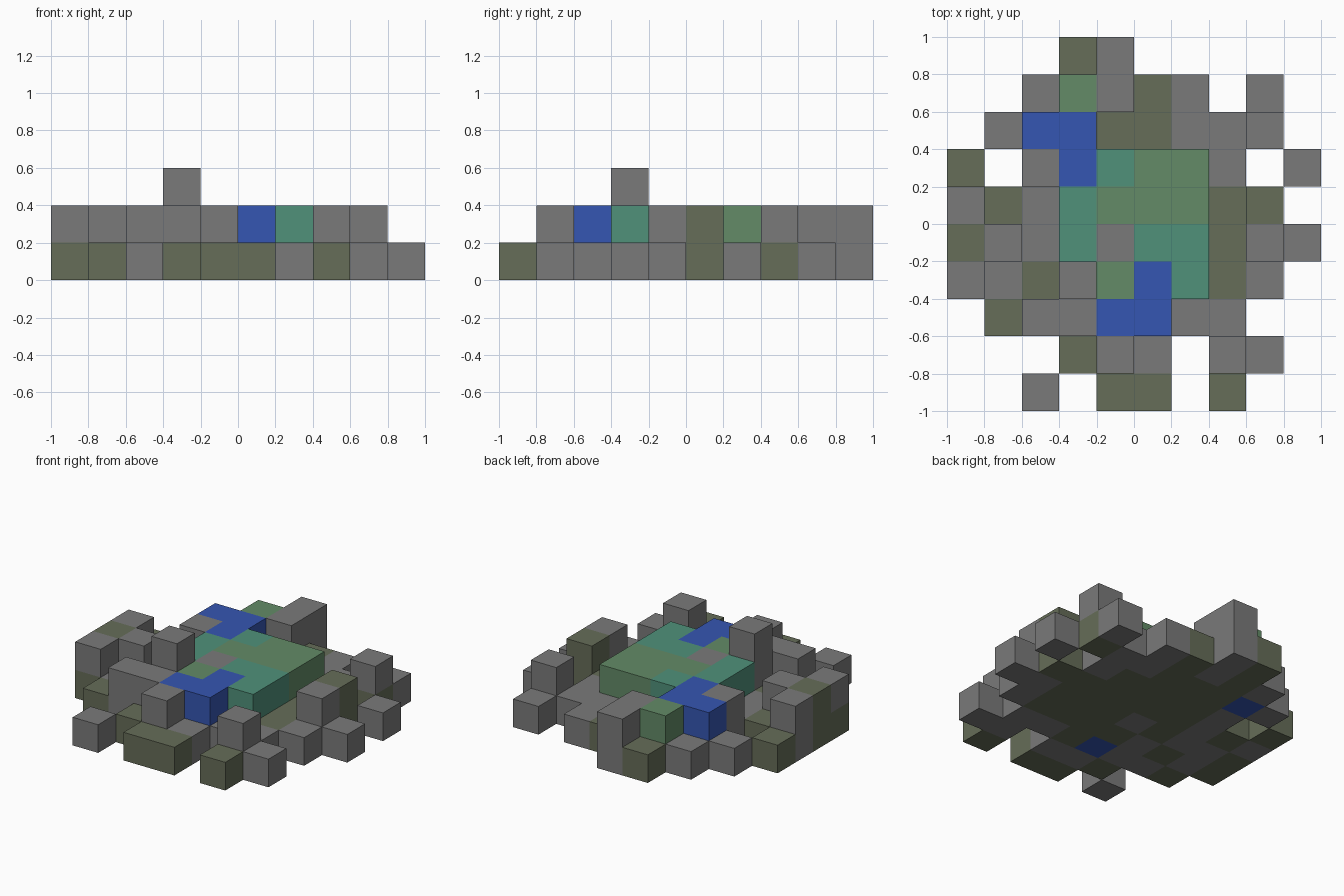
import bpy
import bmesh
from mathutils import Vector

cube = bpy.data.objects.get("Cube")
if cube:
    bpy.data.objects.remove(cube, do_unlink=True)

SIZE = 0.2  # edge of one block

# Flat colours
COLOURS = {
    "G": ("stone_grey", (0.195, 0.195, 0.195)),
    "M": ("mossy_stone", (0.133, 0.153, 0.098)),
    "L": ("grass_green", (0.125, 0.258, 0.136)),
    "T": ("teal_green", (0.08, 0.283, 0.195)),
    "B": ("water_blue", (0.036, 0.093, 0.445)),
}
KEYS = list(COLOURS)


def make_material(name, rgb):
    mat = bpy.data.materials.new(name)
    mat.use_nodes = True
    mat.diffuse_color = (*rgb, 1)
    bsdf = next(n for n in mat.node_tree.nodes if n.type == "BSDF_PRINCIPLED")
    bsdf.inputs["Base Color"].default_value = (*rgb, 1)
    return mat


MATERIALS = [make_material(*COLOURS[k]) for k in KEYS]

# Block plans, back row first, left column at -x
LAYERS = {
    "ground_stones": [
        "...MG.....",
        "..GMGMG.G.",
        ".GBMMMGGM.",
        "M.GMMMMG.G",
        "GMGMMMMMM.",
        "MGGMGMMMGG",
        "MGMGMMMMG.",
        ".MGGBMGG..",
        "...MGG.GG.",
        "..G.MM.M..",
    ],
    "grass_and_water": [
        "....G.....",
        "...LG.....",
        "..BB....G.",
        "..GBTLL...",
        "G..TLLL.M.",
        "MG.TGTT.G.",
        "G..GLBT...",
        "..GGBB....",
        "....G..G..",
        "..........",
    ],
    "top_stone": ["." * 10] * 6 + ["...G......"] + ["." * 10] * 3,
}

# Filled cells of the whole island
cells = {}
for level, plan in enumerate(LAYERS.values()):
    for row, line in enumerate(plan):
        for col, key in enumerate(line):
            if key != ".":
                cells[col, len(plan) - 1 - row, level] = key


def block_face(bm, cell, axis, side):
    """Add one square of a block, facing along the signed axis."""
    u, v = (axis + 1) % 3, (axis + 2) % 3
    corners = []
    for du, dv in ((0, 0), (1, 0), (1, 1), (0, 1)):
        p = Vector(cell)
        p[axis] += side
        p[u] += du
        p[v] += dv
        corners.append(bm.verts.new(p * SIZE - Vector((1, 1, 0))))
    if not side:
        corners.reverse()
    return bm.faces.new(corners)


def build_layer(name, level):
    """Build only the exposed faces of one layer of blocks."""
    bm = bmesh.new()
    for cell, key in cells.items():
        if cell[2] != level:
            continue
        for axis in range(3):
            for side in (0, 1):
                neighbour = list(cell)
                neighbour[axis] += 1 if side else -1
                if tuple(neighbour) not in cells:
                    face = block_face(bm, cell, axis, side)
                    face.material_index = KEYS.index(key)
    bmesh.ops.remove_doubles(bm, verts=bm.verts, dist=SIZE / 100)
    mesh = bpy.data.meshes.new(name)
    bm.to_mesh(mesh)
    bm.free()
    for mat in MATERIALS:
        mesh.materials.append(mat)
    bpy.context.collection.objects.link(bpy.data.objects.new(name, mesh))


for level, name in enumerate(LAYERS):
    build_layer(name, level)
